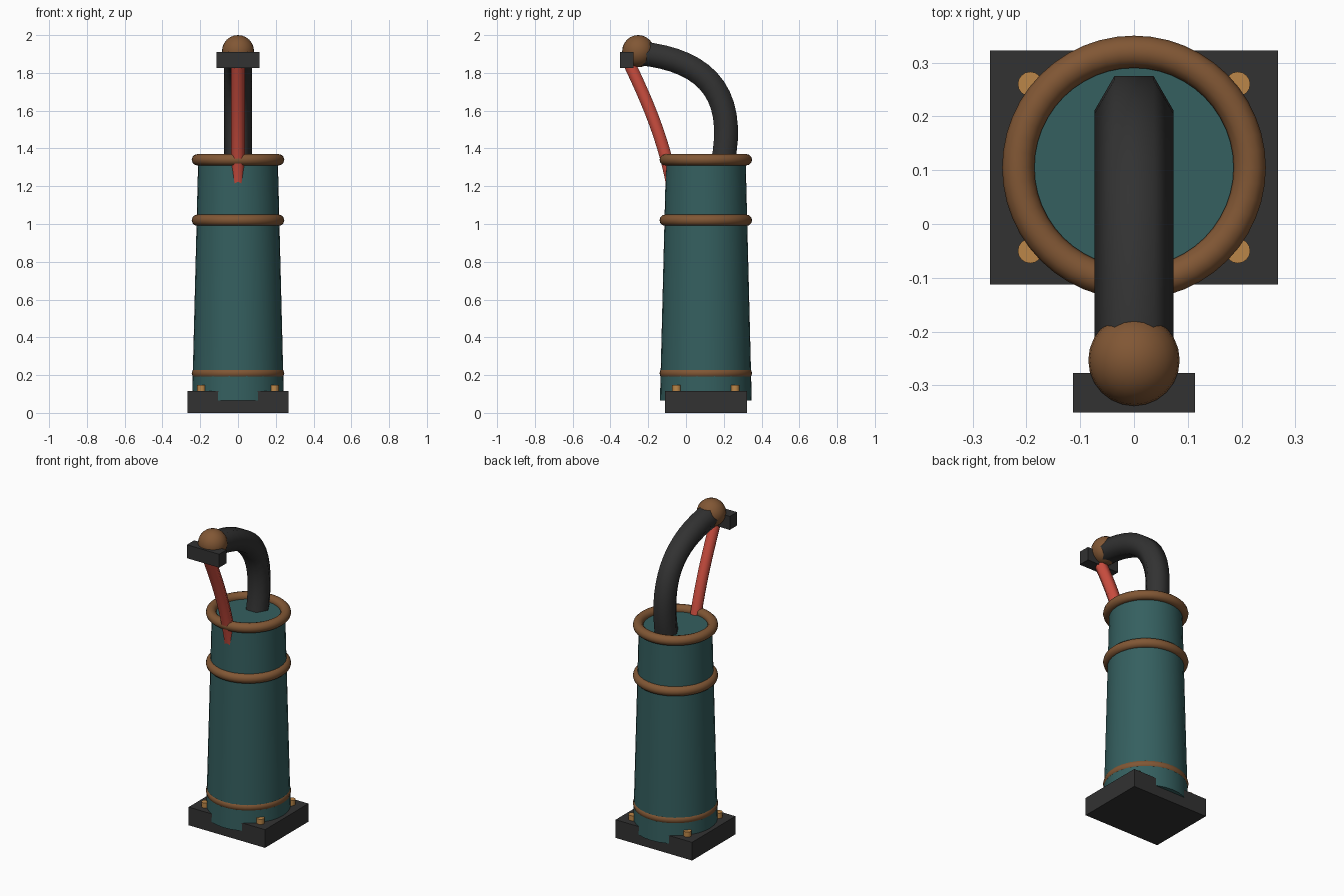
import bpy
import bmesh
import math
from mathutils import Vector
from mathutils.geometry import interpolate_bezier

cube = bpy.data.objects.get("Cube")
if cube:
    bpy.data.objects.remove(cube, do_unlink=True)

AXIS_Y = 0.105  # centre line of the tank


def material(name, colour):
    mat = bpy.data.materials.new(name)
    mat.use_nodes = True
    mat.diffuse_color = (*colour, 1)
    mat.node_tree.nodes["Principled BSDF"].inputs["Base Color"].default_value = (*colour, 1)
    return mat


teal = material("teal paint", (0.035, 0.115, 0.115))
black = material("black iron", (0.032, 0.032, 0.032))
copper = material("copper", (0.22, 0.095, 0.035))
brass = material("brass", (0.5, 0.24, 0.065))
red = material("red rubber", (0.6, 0.075, 0.05))


def finish(obj, name, mat, smooth=True):
    obj.name = obj.data.name = name
    obj.data.materials.append(mat)
    if smooth:
        bpy.ops.object.select_all(action="DESELECT")
        obj.select_set(True)
        bpy.context.view_layer.objects.active = obj
        bpy.ops.object.shade_smooth_by_angle(angle=math.radians(62))
    return obj


def box(name, mat, low, high):
    low, high = Vector(low), Vector(high)
    bpy.ops.mesh.primitive_cube_add(size=1, location=(low + high) / 2)
    obj = bpy.context.object
    for v in obj.data.vertices:
        v.co *= high - low
    finish(obj, name, mat, smooth=False)


def cone(name, mat, x, y, z0, z1, r0, r1, sides):
    bpy.ops.mesh.primitive_cone_add(vertices=sides, radius1=r0, radius2=r1, depth=z1 - z0,
                                    location=(x, y, (z0 + z1) / 2))
    finish(bpy.context.object, name, mat)


def tube(name, mat, controls, radius, steps=16, sides=6):
    """Sweep a six-sided section along a Bezier lying in the x = 0 plane."""
    path = interpolate_bezier(*[Vector((0, y, z)) for y, z in controls], steps)
    side = Vector((1, 0, 0))
    bm = bmesh.new()
    rings = []
    for i, p in enumerate(path):
        tangent = (path[min(i + 1, steps - 1)] - path[max(i - 1, 0)]).normalized()
        up = tangent.cross(side)
        angles = [math.tau * k / sides for k in range(sides)]
        rings.append([bm.verts.new(p + radius * (math.cos(a) * side + math.sin(a) * up))
                      for a in angles])
    for a, b in zip(rings, rings[1:]):
        for k in range(sides):
            n = (k + 1) % sides
            bm.faces.new((a[k], a[n], b[n], b[k]))
    bm.faces.new(rings[0])
    bm.faces.new(rings[-1])
    bmesh.ops.recalc_face_normals(bm, faces=bm.faces)
    mesh = bpy.data.meshes.new(name)
    bm.to_mesh(mesh)
    bm.free()
    obj = bpy.data.objects.new(name, mesh)
    bpy.context.collection.objects.link(obj)
    finish(obj, name, mat)


# Base plate with four corner bolts
box("base_plate", black, (-0.268, -0.112, 0), (0.268, 0.322, 0.115))
for x, side in ((0.193, "left"), (-0.193, "right")):
    for y, end in ((-0.05, "front"), (0.26, "back")):
        cone(f"bolt_{end}_{side}", brass, x, y, 0.09, 0.147, 0.023, 0.023, 16)

# Tapered tank and its three bands
cone("tank", teal, 0, AXIS_Y, 0.065, 1.335, 0.243, 0.211, 32)
for name, z in (("lower_band", 0.21), ("middle_band", 1.02), ("rim_band", 1.34)):
    bpy.ops.mesh.primitive_torus_add(major_radius=0.215, minor_radius=0.03,
                                     major_segments=48, minor_segments=12,
                                     location=(0, AXIS_Y, z))
    finish(bpy.context.object, name, copper)

# Curved neck, ball joint and nozzle block
tube("neck_pipe", black, ((0.19, 1.3), (0.278, 1.7), (0.1, 1.87), (-0.253, 1.905)), 0.073)
bpy.ops.mesh.primitive_uv_sphere_add(segments=24, ring_count=12, radius=0.085,
                                     location=(0, -0.253, 1.915))
finish(bpy.context.object, "ball_joint", copper)
box("nozzle_block", black, (-0.113, -0.35, 1.825), (0.113, -0.277, 1.91))

# Hose from the block down to the tank
tube("hose", red, ((-0.31, 1.87), (-0.24, 1.72), (-0.12, 1.48), (-0.068, 1.18)), 0.037)
